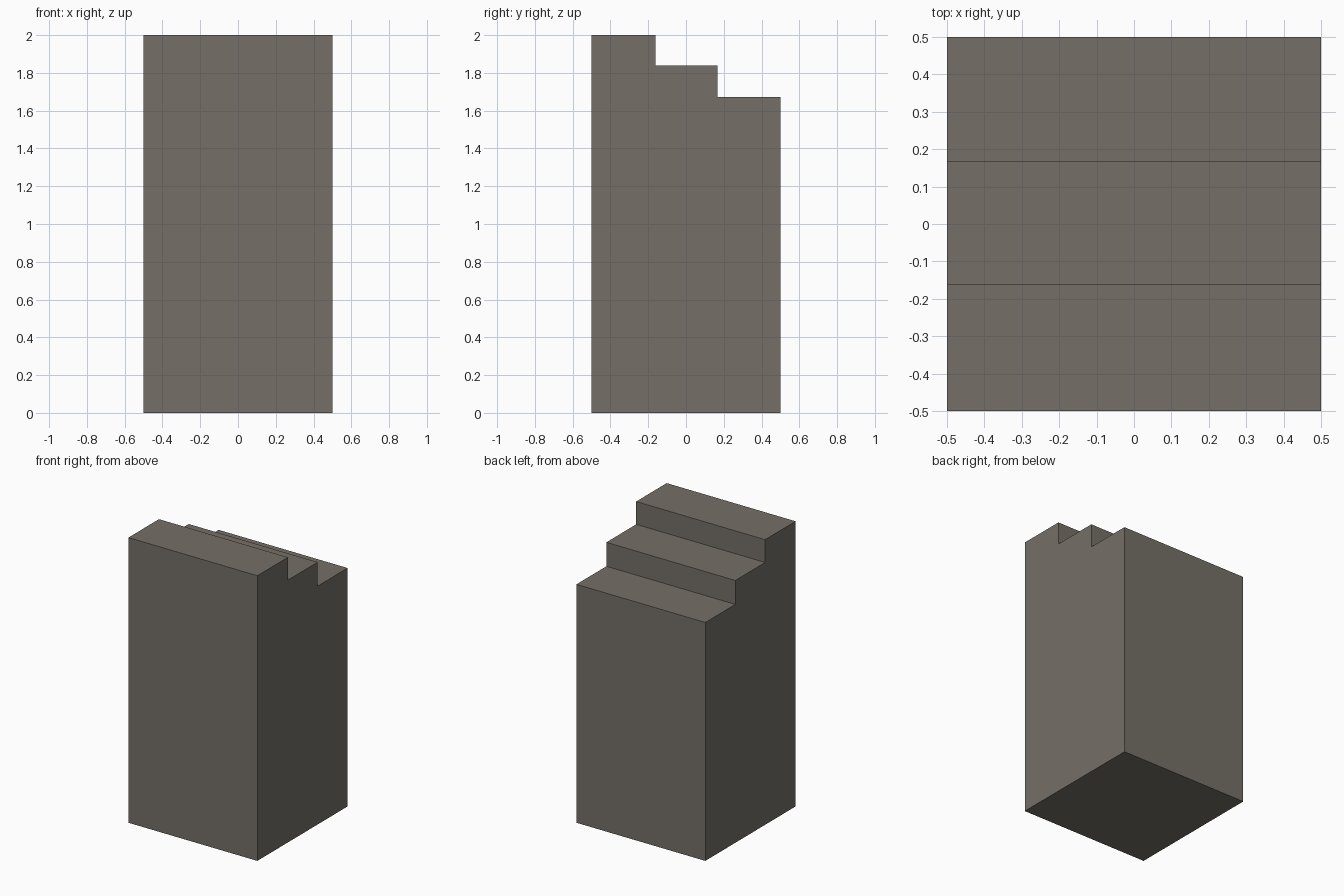
import bpy, bmesh

if "Cube" in bpy.data.objects:
    bpy.data.objects.remove(bpy.data.objects["Cube"])

# Flat stone colour
stone = bpy.data.materials.new("warm_grey_stone")
stone.diffuse_color = (0.178, 0.162, 0.136, 1)
stone.use_nodes = True
stone.node_tree.nodes["Principled BSDF"].inputs["Base Color"].default_value = stone.diffuse_color

# Side profile (y, z): a tall block with three steps descending to the back
profile = [(-0.5, 0), (0.5, 0), (0.5, 1.672), (0.168, 1.672),
           (0.168, 1.84), (-0.162, 1.84), (-0.162, 2), (-0.5, 2)]

# Extrude the profile across the width
bm = bmesh.new()
side = bm.faces.new([bm.verts.new((-0.5, y, z)) for y, z in profile])
ext = bmesh.ops.extrude_face_region(bm, geom=[side])
verts = [v for v in ext["geom"] if isinstance(v, bmesh.types.BMVert)]
bmesh.ops.translate(bm, verts=verts, vec=(1, 0, 0))

# Make sure the far side is closed exactly once and faces point outward
if not side.is_valid or len(bm.faces) < len(profile) + 2:
    bmesh.ops.holes_fill(bm, edges=bm.edges[:], sides=0)
bmesh.ops.recalc_face_normals(bm, faces=bm.faces[:])

mesh = bpy.data.meshes.new("stepped_block")
bm.to_mesh(mesh)
bm.free()
mesh.materials.append(stone)
block = bpy.data.objects.new("stepped_block", mesh)
bpy.context.collection.objects.link(block)
